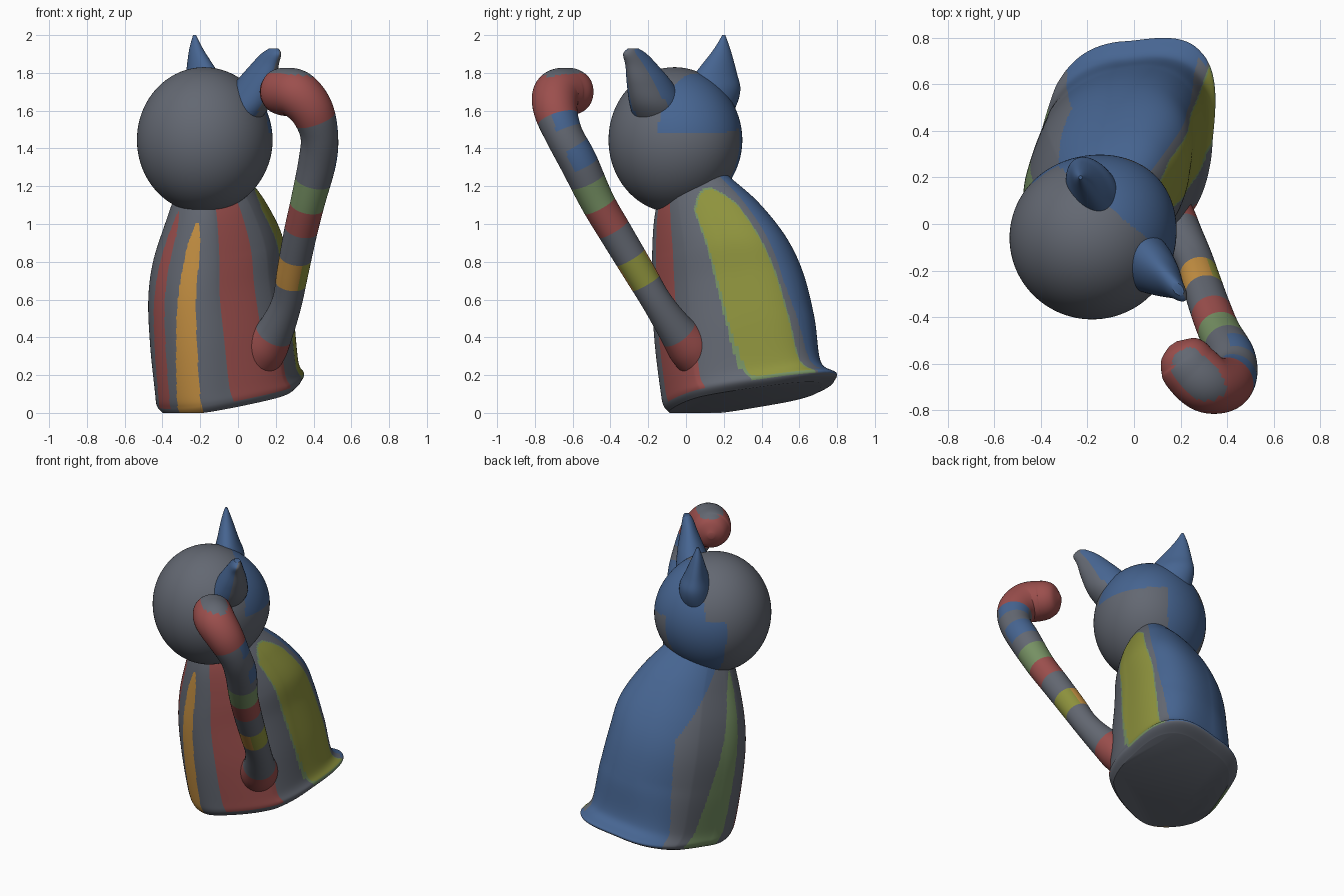
import bpy, bmesh, math
from mathutils import Vector

if "Cube" in bpy.data.objects:
    bpy.data.objects.remove(bpy.data.objects["Cube"])

# Flat colours
PALETTE = [("slate grey", (.125, .138, .168)), ("dusty blue", (.062, .130, .285)),
           ("brick red", (.33, .078, .074)), ("olive yellow", (.27, .29, .047)),
           ("ochre orange", (.56, .28, .055)), ("sage green", (.18, .28, .125))]
MATS = []
for n, c in PALETTE:
    m = bpy.data.materials.new(n)
    m.diffuse_color = (*c, 1)
    m.use_nodes = True
    m.node_tree.nodes["Principled BSDF"].inputs["Base Color"].default_value = m.diffuse_color
    MATS.append(m)
GREY, BLUE, RED, LIME, ORANGE, GREEN = range(6)


def spline(keys, steps):
    """Catmull-Rom interpolation of tuples."""
    out = []
    for i in range(len(keys) - 1):
        p = [keys[max(i - 1, 0)], keys[i], keys[i + 1], keys[min(i + 2, len(keys) - 1)]]
        for s in range(steps):
            u = s / steps
            out.append(tuple(.5 * (2 * b + (c - a) * u + (2 * a - 5 * b + 4 * c - d) * u * u
                                   + (3 * b - a - 3 * c + d) * u ** 3) for a, b, c, d in zip(*p)))
    return out + [tuple(keys[-1])]


def finish(name, bm, colour):
    """Colour every face by rule(ring, column, face) and create the object."""
    ring, col = bm.faces.layers.int["ring"], bm.faces.layers.int["col"]
    bmesh.ops.recalc_face_normals(bm, faces=bm.faces[:])
    bm.normal_update()
    for f in bm.faces:
        f.smooth = True
        f.material_index = colour(f[ring], f[col], f)
    me = bpy.data.meshes.new(name)
    bm.to_mesh(me)
    bm.free()
    for m in MATS:
        me.materials.append(m)
    ob = bpy.data.objects.new(name, me)
    bpy.context.collection.objects.link(ob)
    bpy.context.view_layer.objects.active = ob
    ob.select_set(True)
    bpy.ops.object.shade_smooth_by_angle(angle=math.radians(40))
    ob.select_set(False)


def loft(name, rings, colour):
    bm = bmesh.new()
    ring, col = bm.faces.layers.int.new("ring"), bm.faces.layers.int.new("col")
    vs = [[bm.verts.new(p) for p in r] for r in rings]
    n = len(rings[0])
    for i in range(len(vs) - 1):
        for j in range(n):
            k = (j + 1) % n
            f = bm.faces.new((vs[i][j], vs[i][k], vs[i + 1][k], vs[i + 1][j]))
            f[ring], f[col] = i, j
    for r, idx in ((vs[0], -1), (vs[-1], len(vs) - 2)):
        f = bm.faces.new(r)
        f[ring] = idx
    finish(name, bm, colour)


# Body: skewed oval sections on a tilted base (height, xmin, xmax, ymin, ymax)
COLS = 360
sections = spline([(-.02, -.40, .31, -.09, .72), (.02, -.43, .35, -.12, .80), (.10, -.44, .32, -.135, .715),
                   (.35, -.465, .295, -.165, .68), (.6, -.475, .26, -.18, .62), (.8, -.45, .235, -.18, .53),
                   (1.0, -.385, .15, -.17, .39), (1.15, -.33, .06, -.14, .25), (1.28, -.27, -.02, -.1, .12)], 12)


def section(t, x0, x1, y0, y1):
    pts = []
    for j in range(COLS):
        a = 2 * math.pi * j / COLS
        c, s = math.cos(a), math.sin(a + .3)
        # squarer at the back of the base and front right, flatter at the front left
        e = (.88 - .2 * max(0, s) * max(0, 1 - t / .4) + .32 * max(0, -math.cos(a - .78))
             - .17 * max(0, math.cos(a + .9)) * max(0, 1 - t / .8))
        x = (x0 + x1) / 2 + (x1 - x0) / 2 * math.copysign(abs(c) ** e, c)
        y = (y0 + y1) / 2 + (y1 - y0) / 2 * math.copysign(abs(s) ** e, s)
        pts.append((x, y, max(0, t + .158 * (x + .3) + .126 * (y + .1))))
    return pts


def body_colour(i, j, f):
    if i < 0:
        return GREY
    t, th = sections[i][0], (j + .5) * 360 / COLS

    def band(lo, hi, top):
        half = (hi - lo) / 2 * min(1, math.sqrt(max(0, (top - t) / .12)))
        return abs((th - (lo + hi) / 2 + 180) % 360 - 180) < half
    if band(221 + 17 * t, 245 + 6 * t, 1.0):
        return ORANGE
    if band(142 + 25 * t, 174 + 8 * t, 1.1):
        return GREEN
    if f.normal.z < -.5 or (t < .015 and not 60 < th < 123):
        return GREY
    if band(195 + 12 * t, 213 + 7 * t, 1.06) or band(272, 319 if t < .28 else 300, 1.3):
        return RED
    if t > .03 and band(-15 - 13 * t, 24 - 12 * t, 1.09):
        return LIME
    if band(-16.5 - 13 * t, 25.5 - 12 * t, 1.1):
        return GREEN
    start = 28 if t < .04 else 40 - 30 * min(t, .55)
    end = 123 - 14 * min(t, .7) + 85 * max(0, t - .7)
    return BLUE if start < th < end else GREY


loft("body", [section(*s) for s in sections], body_colour)

# Head: slightly tall ball, fuller and blue at the back
HC, HR = Vector((-.18, -.06, 1.445)), Vector((.355, .35, .385))
bm = bmesh.new()
bm.faces.layers.int.new("ring")
bm.faces.layers.int.new("col")
bmesh.ops.create_uvsphere(bm, u_segments=160, v_segments=100, radius=1)
for v in bm.verts:
    push = .021 * max(0, (v.co.x + v.co.y) / 1.414) ** 3
    v.co = Vector(a * b for a, b in zip(v.co, HR)) + HC + Vector((push, push, 0))


def head_colour(i, j, f):
    p = f.calc_center_median() - HC
    back, side = (p.x + p.y) / .5, (p.y - p.x) / .5
    if p.z > .04 + .05 * max(0, side):
        return BLUE if back > .42 - .1 * side else GREY
    return BLUE if side > .4 and back > .1 - .2 * (side - .35) else GREY


finish("head", bm, head_colour)


# Ears: flattened tapering shapes flaring into the head (x, y, z, half width, half thickness)
def ear(name, keys, along, colour):
    along = Vector(along).normalized()
    across = along.cross(Vector((0, 0, 1)))
    rings = [[Vector((x, y, z)) + along * (w * math.cos(a)) + across * (d * math.sin(a))
              for a in (2 * math.pi * j / 48 for j in range(48))] for x, y, z, w, d in spline(keys, 6)]
    loft(name, rings, colour)


ear("back_ear", [(-.18, .05, 1.5, .15, .10), (-.17, .11, 1.61, .16, .11), (-.175, .145, 1.71, .155, .10),
                 (-.19, .16, 1.8, .12, .07), (-.22, .19, 1.92, .05, .035), (-.23, .2, 2.0, .008, .008)],
    (-.5, .85, 0), lambda i, j, f: BLUE)
ear("side_ear", [(-.06, -.12, 1.5, .14, .12), (.03, -.15, 1.62, .16, .12), (.09, -.19, 1.74, .14, .09),
                 (.14, -.235, 1.84, .10, .055), (.175, -.27, 1.9, .075, .035), (.19, -.28, 1.93, .03, .02)],
    (.55, -.7, 0), lambda i, j, f: GREY if f.normal.x > .45 and f.normal.y < .5 else BLUE)

# Tail: swept tube with a flared root and a thick curled tip (x, y, z, radius)
path = spline([(.05, .15, .2, .03), (.09, .09, .27, .11), (.145, .02, .35, .12), (.205, -.06, .45, .095),
               (.26, -.155, .59, .08), (.29, -.25, .75, .084),
               (.33, -.37, .95, .088), (.37, -.47, 1.12, .091), (.42, -.57, 1.33, .1),
               (.43, -.645, 1.47, .1), (.39, -.69, 1.6, .116), (.315, -.685, 1.685, .127),
               (.25, -.63, 1.7, .127), (.215, -.58, 1.7, .117), (.185, -.54, 1.7, .085),
               (.168, -.515, 1.7, .02)], 8)
rings, u = [], Vector((1, 0, 0))
for i, (x, y, z, r) in enumerate(path):
    a, b = path[max(i - 1, 0)], path[min(i + 1, len(path) - 1)]
    t = Vector((b[0] - a[0], b[1] - a[1], b[2] - a[2])).normalized()
    u = (u - t * u.dot(t)).normalized()
    w = t.cross(u)
    rings.append([Vector((x, y, z)) + (u * math.cos(q) + w * math.sin(q)) * r
                  for q in (2 * math.pi * j / 64 for j in range(64))])


def tail_colour(i, j, f):
    z, n = path[max(i, 0)][2], f.normal
    if z > 1.55:
        return GREY if n.z > .78 and i > 84 else RED
    if 1.47 < z or 1.29 < z < 1.4:
        return BLUE if n.x + n.y > .65 else GREY
    if 1.09 < z < 1.2:
        return GREEN
    if .96 < z <= 1.09:
        return RED
    if .68 < z < .81:
        return LIME if n.x > .4 else ORANGE
    return RED if z < .41 else GREY


loft("tail", rings, tail_colour)
